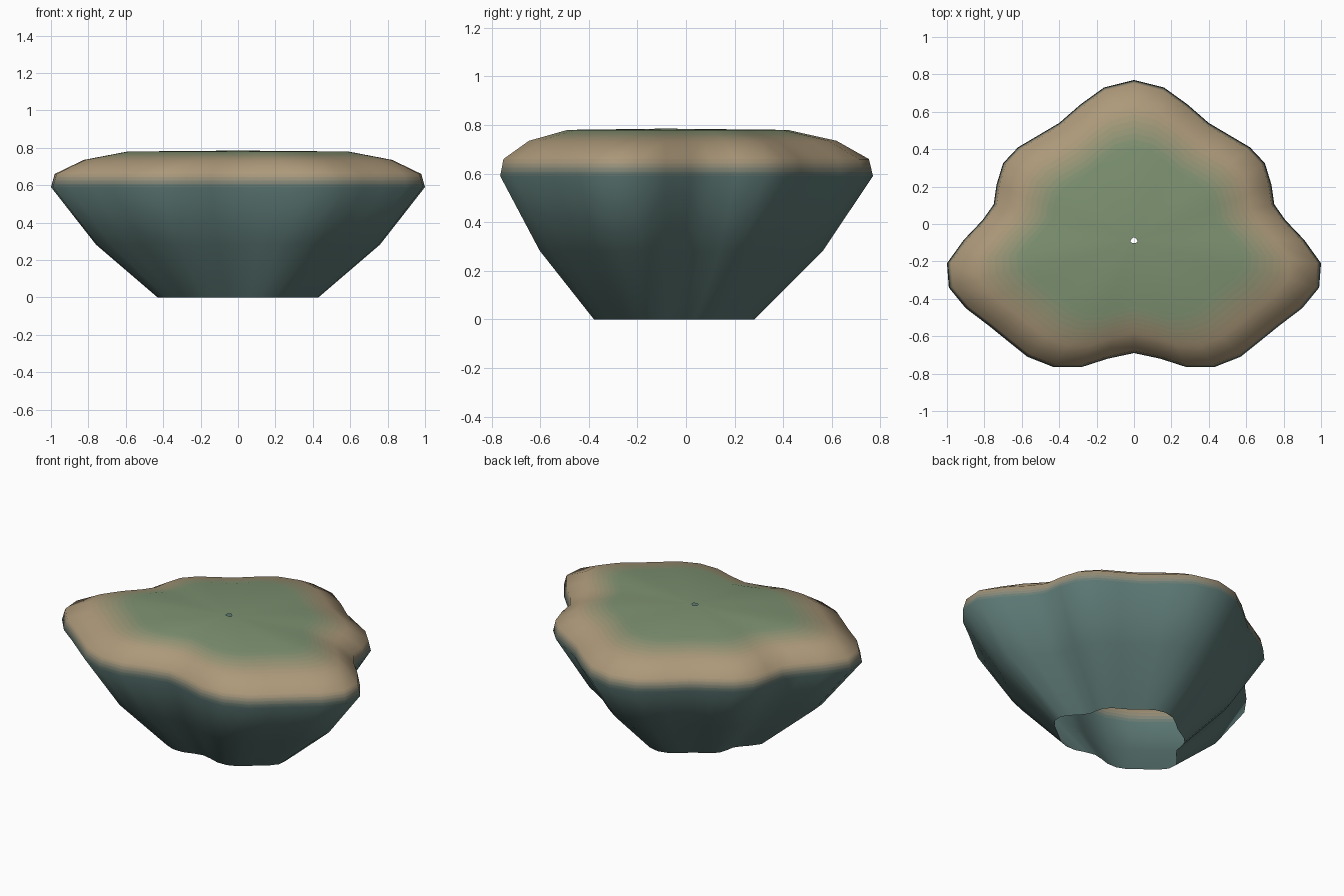
import bpy
from mathutils import Vector

if "Cube" in bpy.data.objects:
    bpy.data.objects.remove(bpy.data.objects["Cube"])

# Right half of the lobed outline, back to front
HALF = [(0, .77), (.16, .73), (.285, .64), (.40, .54), (.51, .475), (.62, .41),
        (.70, .325), (.735, .21), (.75, .105), (.81, .02), (.91, -.085), (1, -.21),
        (.99, -.34), (.90, -.45), (.775, -.545), (.67, -.63), (.57, -.71),
        (.43, -.765), (.28, -.765), (.14, -.72), (0, -.69)]
OUTLINE = (HALF + [(-x, y) for x, y in HALF[-2:0:-1]])[::-1]
CENTRE_Y = -.088
N = len(OUTLINE)

TEAL, TAN, GREEN = (Vector(c) for c in
                    ((.105, .185, .172), (.42, .32, .195), (.205, .285, .165)))
# Rings: outline scale, height, colour, bands up to the next ring
RINGS = [(.43, 0, TEAL, 1), (.76, .283, TEAL, 1), (1, .59, TEAL, 4),
         (.98, .66, TAN, 1), (.825, .735, TAN, 6), (.59, .78, GREEN, 1),
         (.02, .785, GREEN, 1)]


def loft(name, rings):
    """Skin a list of closed point rings into a smooth sheet."""
    faces = [(r * N + i, r * N + (i + 1) % N, (r + 1) * N + (i + 1) % N, (r + 1) * N + i)
             for r in range(len(rings) - 1) for i in range(N)]
    me = bpy.data.meshes.new(name)
    me.from_pydata([p for ring in rings for p in ring], [], faces)
    me.polygons.foreach_set("use_smooth", [True] * len(faces))
    me.update()
    return me


# Coarse loft supplies the shading normals
base = [[Vector((x * s, CENTRE_Y + (y - CENTRE_Y) * s, z)) for x, y in OUTLINE]
        for s, z, _, _ in RINGS]
coarse = loft("coarse", base)
flat = [v.normal.copy() for v in coarse.vertices]
norms = [flat[r * N:(r + 1) * N] for r in range(len(RINGS))]
bpy.data.meshes.remove(coarse)

# Split the blending rings into thin colour bands
rings, normals, colours = [], [], []
for r in range(len(RINGS) - 1):
    steps = RINGS[r][3]
    for k in range(steps):
        t = k / steps
        rings.append([a.lerp(b, t) for a, b in zip(base[r], base[r + 1])])
        normals += [a.lerp(b, t).normalized() for a, b in zip(norms[r], norms[r + 1])]
        colours.append(RINGS[r][2].lerp(RINGS[r + 1][2], (k + .5) / steps))
rings.append(base[-1])
normals += norms[-1]

# Island: open below, tiny hole at the top centre
mesh = loft("island", rings)
for i, c in enumerate(colours):
    mat = bpy.data.materials.new(f"island_band_{i}")
    mat.diffuse_color = (*c, 1)
    mat.use_nodes = True
    mat.node_tree.nodes["Principled BSDF"].inputs["Base Color"].default_value = mat.diffuse_color
    mesh.materials.append(mat)
for i, poly in enumerate(mesh.polygons):
    poly.material_index = i // N
mesh.normals_split_custom_set_from_vertices([tuple(n) for n in normals])
island = bpy.data.objects.new("island", mesh)
bpy.context.collection.objects.link(island)
